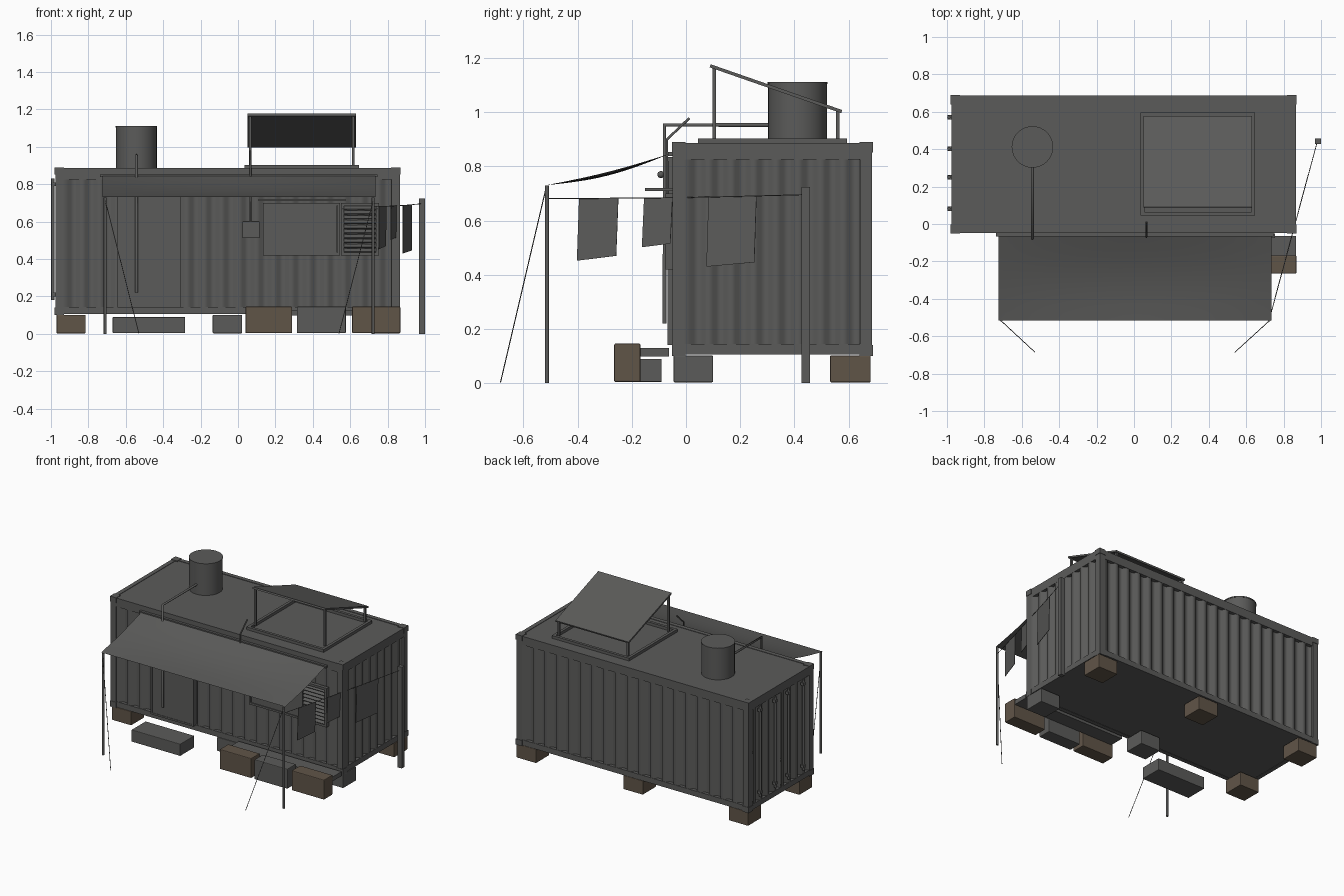
import bpy, bmesh, math
from mathutils import Vector

if "Cube" in bpy.data.objects:
    bpy.data.objects.remove(bpy.data.objects["Cube"])


def material(name, col):
    m = bpy.data.materials.new(name)
    m.diffuse_color = (*col, 1)
    m.use_nodes = True
    m.node_tree.nodes["Principled BSDF"].inputs["Base Color"].default_value = m.diffuse_color
    return m


BROWN = material("brown_block", (0.118, 0.09, 0.064))
GREY = material("dark_grey", (0.105, 0.105, 0.102))


def finish(name, bm, mat=None, bevel=0, smooth=False):
    me = bpy.data.meshes.new(name)
    bm.to_mesh(me)
    bm.free()
    ob = bpy.data.objects.new(name, me)
    bpy.context.collection.objects.link(ob)
    me.materials.append(mat or GREY)
    for p in me.polygons:
        p.use_smooth = smooth
    if bevel:
        b = ob.modifiers.new("bevel", 'BEVEL')
        b.width, b.segments = bevel, 2
    return ob


def box(name, x, y, z, mat=None, bevel=0):
    bm = bmesh.new()
    bmesh.ops.create_cube(bm, size=1)
    for v in bm.verts:
        v.co = Vector([(a + b) / 2 + c * (b - a) for (a, b), c in zip((x, y, z), v.co)])
    return finish(name, bm, mat, bevel)


def rod(name, pts, r, res=3):
    cu = bpy.data.curves.new(name, 'CURVE')
    cu.dimensions = '3D'
    cu.bevel_depth, cu.bevel_resolution, cu.use_fill_caps = r, res, True
    cu.materials.append(GREY)
    sp = cu.splines.new('POLY')
    sp.points.add(len(pts) - 1)
    for p, c in zip(sp.points, pts):
        p.co = (*c, 1)
    ob = bpy.data.objects.new(name, cu)
    bpy.context.collection.objects.link(ob)
    return ob


def frame(name, x, z, y, w):
    (x0, x1), (z0, z1) = x, z
    for i, a in enumerate(((x0, x0 + w), (x1 - w, x1))):
        box(f"{name}_stile_{i}", a, y, z)
    for i, a in enumerate(((z0, z0 + w), (z1 - w, z1))):
        box(f"{name}_rail_{i}", (x0 + w, x1 - w), y, a)


def corrugated(name, start, end, n, depth, z0, z1):
    # trapezoid ribs along start->end, outward side is to the right of travel
    s, e = Vector((*start, 0)), Vector((*end, 0))
    d = (e - s) / n
    inward = Vector((-d.y, d.x, 0)).normalized() * depth
    pts = []
    for i in range(n):
        for t, k in ((0, 0), (.34, 0), (.5, 1), (.84, 1)):
            pts.append(s + d * (i + t) + inward * k)
    pts.append(e)
    bm = bmesh.new()
    lo = [bm.verts.new((p.x, p.y, z0)) for p in pts]
    hi = [bm.verts.new((p.x, p.y, z1)) for p in pts]
    for i in range(len(pts) - 1):
        bm.faces.new((lo[i], lo[i + 1], hi[i + 1], hi[i]))
    return finish(name, bm, smooth=True)


# container shell
X0, X1, Y0, Y1 = -0.98, 0.868, -0.052, 0.69
corrugated("front_wall", (X0 + .04, Y0 + .006), (X1 - .04, Y0 + .006), 19, .022, .12, .86)
corrugated("back_wall", (X1 - .04, Y1 - .006), (X0 + .04, Y1 - .006), 19, .022, .12, .86)
corrugated("right_wall", (X1 - .004, Y0 + .04), (X1 - .004, Y1 - .04), 8, .022, .12, .86)
box("floor", (X0 + .01, X1 - .01), (Y0 + .01, Y1 - .01), (.108, .135))
box("roof", (X0 + .01, X1 - .01), (Y0 + .01, Y1 - .01), (.865, .884))
for sx, x in (("left", (X0, X0 + .05)), ("right", (X1 - .05, X1))):
    for sy, y in (("front", (Y0, Y0 + .05)), ("back", (Y1 - .05, Y1))):
        box(f"corner_post_{sx}_{sy}", (x[0] + .003, x[1] - .003), (y[0] + .003, y[1] - .003), (.12, .87))
        for k, z in (("bottom", (.1, .14)), ("top", (.852, .89))):
            box(f"corner_casting_{sx}_{sy}_{k}", x, y, z)
for k, z in (("bottom", (.106, .145)), ("top", (.825, .887))):
    for sy, y in (("front", Y0 + .004), ("back", Y1 - .034)):
        box(f"{k}_rail_{sy}", (X0 + .04, X1 - .04), (y, y + .03), z)
    for sx, x in (("left", X0 + .003), ("right", X1 - .033)):
        box(f"{k}_rail_{sx}", (x, x + .03), (Y0 + .04, Y1 - .04), z)

# cargo doors on the left end with lock rods
for i, (a, b) in enumerate(((.002, .316), (.322, .636))):
    corrugated(f"cargo_door_{i}", (X0 + .004, b), (X0 + .004, a), 4, .02, .145, .83)
    for j, y in enumerate((a + .08, b - .065)):
        rod(f"lock_rod_{i}_{j}", [(-.99, y, .18), (-.99, y, .83)], .009)
        for z in (.21, .8):
            box("rod_bracket", (-.998, -.975), (y - .012, y + .012), (z - .01, z + .01))

# entrance door
box("entrance_door", (-.635, -.315), (-.066, -.03), (.15, .82))
frame("door_frame", (-.645, -.305), (.14, .835), (-.069, -.03), .012)

# window, hood and louvred shutter
box("window_pane", (.15, .53), (-.064, -.03), (.43, .69))
frame("window_frame", (.135, .545), (.42, .7), (-.07, -.03), .014)
box("window_hood", (.11, .575), (-.152, -.05), (.71, .72))
frame("shutter_frame", (.55, .755), (.42, .7), (-.075, -.05), .016)
for i in range(10):
    z = .445 + i * .0255
    o = box(f"shutter_slat_{i}", (.56, .745), (-.014, .014), (-.003, .003))
    o.location, o.rotation_euler = (0, -.062, z), (math.radians(35), 0, 0)

# awning with sag, wall rail, poles and guy ropes
bm = bmesh.new()
bmesh.ops.create_grid(bm, x_segments=20, y_segments=12, size=1)
for v in bm.verts:
    u, t = v.co.x, (v.co.y + 1) / 2
    sag = .022 * math.sin(math.pi * t) * (.4 + .6 * (1 - u * u))
    v.co = (.005 + .73 * u, -.515 + .453 * t, .731 + .115 * t - sag)
finish("awning", bm, smooth=True)
box("awning_rail", (-.738, .745), (-.066, -.048), (.838, .853))
for n, x, gx in (("left", -.71, -.53), ("right", .723, .54)):
    rod(f"awning_pole_{n}", [(x, -.513, 0), (x, -.513, .73)], .008)
    rod(f"guy_rope_{n}", [(x, -.518, .715), (gx, -.685, .002)], .002, 1)

# washing line, post and cloths
A, B = Vector((.723, -.513, .682)), Vector((.98, .44, .696))
def on_line(y):
    t = (y - A.y) / (B.y - A.y)
    p = A.lerp(B, t)
    p.z -= .004 * math.sin(math.pi * t)
    return p
box("line_post", (.968, 1), (.427, .457), (0, .725))
rod("washing_line", [on_line(A.y + (B.y - A.y) * i / 10) for i in range(11)], .002, 1)
for i, (y0, y1, z0, z1) in enumerate(((-.395, -.25, .452, .47), (-.155, -.05, .502, .515), (.083, .26, .43, .446))):
    bm = bmesh.new()
    bmesh.ops.create_grid(bm, x_segments=4, y_segments=4, size=.5)
    for v in bm.verts:
        u, t = v.co.x + .5, .5 - v.co.y
        p = on_line(y0 + (y1 - y0) * u - .008 * t)
        p.z += (z0 + (z1 - z0) * u - p.z) * t
        v.co = p
    finish(f"hanging_cloth_{i}", bm).modifiers.new("thickness", 'SOLIDIFY').thickness = .003

# water tank and pipe
def cylinder(name, r, z0, z1):
    bpy.ops.mesh.primitive_cylinder_add(vertices=32, radius=r, depth=z1 - z0, location=(-.543, .412, (z0 + z1) / 2))
    bpy.context.object.name = name
    bpy.context.object.data.materials.append(GREY)
    bpy.ops.object.shade_smooth_by_angle()
cylinder("water_tank", .109, .882, 1.106)
cylinder("tank_lid", .111, 1.104, 1.112)
rod("tank_pipe", [(-.543, .32, .953), (-.543, -.079, .953), (-.543, -.079, .22)], .008)
bpy.ops.mesh.primitive_uv_sphere_add(segments=16, ring_count=8, radius=.013, location=(-.543, -.093, .77))
bpy.context.object.name = "pipe_valve"
bpy.context.object.data.materials.append(GREY)
bpy.ops.object.shade_smooth_by_angle()

# solar panel on its stand
for i, x in enumerate(((.035, .055), (.628, .648))):
    box(f"stand_side_{i}", x, (.045, .595), (.882, .904))
for i, y in enumerate(((.045, .065), (.575, .595))):
    box(f"stand_cross_{i}", (.055, .628), y, (.882, .904))
for i, x in enumerate((.066, .616)):
    box(f"stand_leg_front_{i}", (x - .007, x + .007), (.097, .111), (.9, 1.162))
    box(f"stand_leg_back_{i}", (x - .007, x + .007), (.553, .567), (.9, 1.008))
ang = -math.atan2(.168, .483)
panel = box("solar_panel", (-.29, .29), (-.257, .257), (-.006, .006))
panel.location, panel.rotation_euler = (.342, .332, 1.087), (ang, 0, 0)

# electrical box and conduit
box("electric_box", (.024, .115), (-.085, -.045), (.512, .603), bevel=.004)
rod("conduit", [(.066, -.07, .6), (.066, -.07, .9), (.066, .012, .978)], .005)

# support blocks, step, plank and ground boxes
for i, x in enumerate(((-.97, -.815), (-.135, .022), (.712, .867))):
    box(f"support_front_{i}", x, (-.046, .1), (.003, .102), BROWN if i == 0 else None, .004)
    box(f"support_back_{i}", x, (.532, .682), (.003, .102), BROWN, .004)
box("door_step", (-.67, -.283), (-.25, -.09), (.004, .09), bevel=.004)
box("plank", (.05, .865), (-.168, -.063), (.098, .129))
for i, x in enumerate(((.04, .29), (.315, .577), (.61, .868))):
    box(f"ground_box_{i}", x, (-.265, -.168), (.004, .146), None if i == 1 else BROWN, .005)
